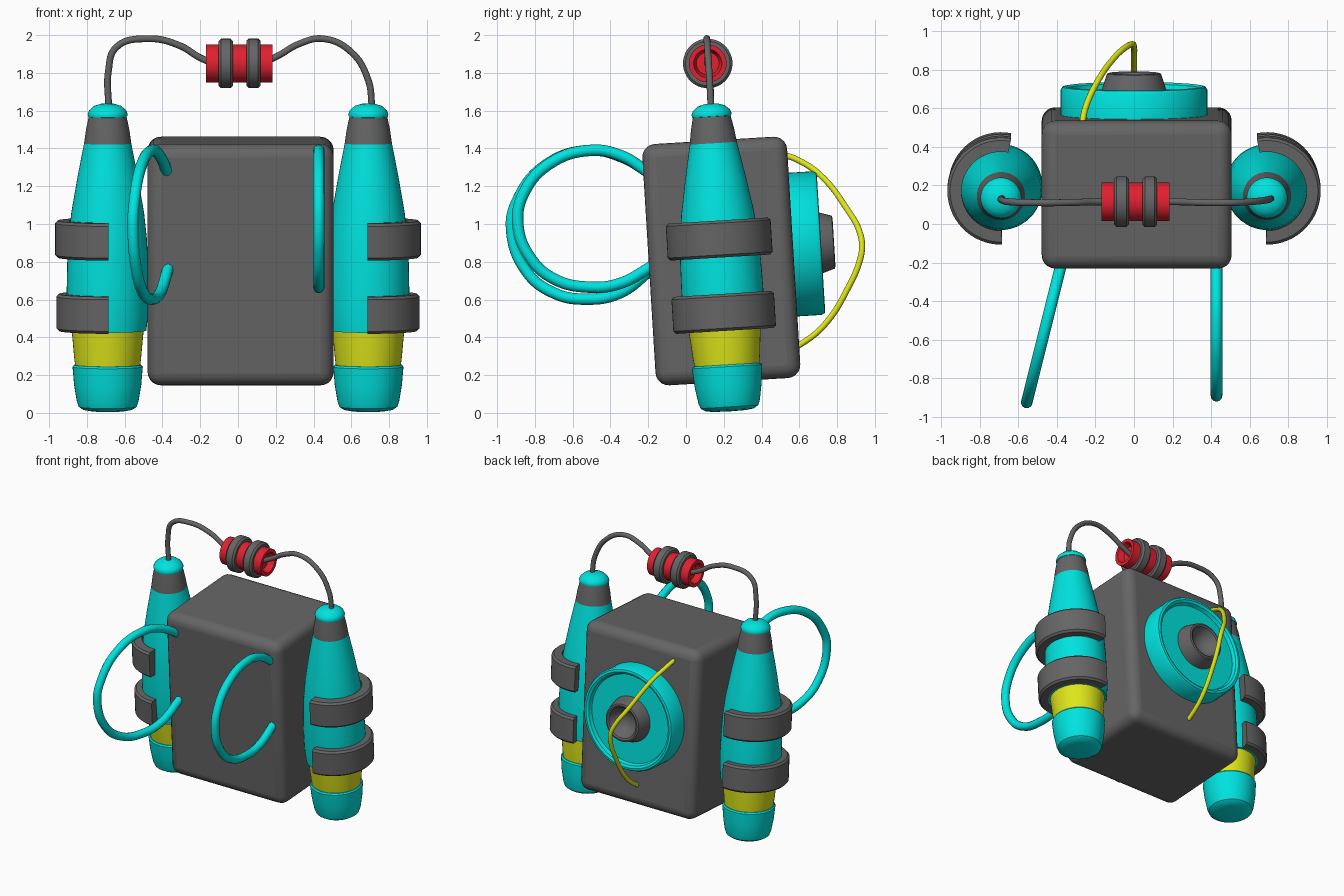
import bpy, bmesh
from math import radians, sin, cos, pi
from mathutils import Matrix

if "Cube" in bpy.data.objects:
    bpy.data.objects.remove(bpy.data.objects["Cube"])

TILT = Matrix.Rotation(radians(3.5), 4, 'X')   # whole pack leans slightly forward


def material(name, rgb):
    m = bpy.data.materials.new(name)
    m.diffuse_color = (*rgb, 1)
    m.use_nodes = True
    m.node_tree.nodes["Principled BSDF"].inputs["Base Color"].default_value = m.diffuse_color
    return m


CYAN = material("cyan", (0.0, 0.77, 0.74))
YELLOW = material("yellow", (0.73, 0.79, 0.01))
RED = material("red", (0.75, 0.015, 0.03))
GREY = material("dark_grey", (0.13, 0.13, 0.13))


def finish(ob, mat, angle=35):
    ob.data.materials.append(mat)
    bpy.ops.object.select_all(action='DESELECT')
    ob.select_set(True)
    bpy.context.view_layer.objects.active = ob
    bpy.ops.object.shade_smooth_by_angle(angle=radians(angle))
    return ob


def lathe(name, prof, matrix, mat=GREY, arc=None, side=1, closed=False, n=48):
    """Turn (radius, height) points about local z; arc makes a partial, capped ring."""
    bm = bmesh.new()
    a0, a1 = arc if arc else (0, 360)
    cols = []
    for i in range(n + 1 if arc else n):
        a = radians(a0 + (a1 - a0) * i / n)
        cols.append([bm.verts.new((side * r * cos(a), r * sin(a), z)) for r, z in prof])
    k = len(prof)
    for i in range(n):
        p, q = cols[i], cols[(i + 1) % len(cols)]
        for j in range(k if closed else k - 1):
            bm.faces.new((p[j], q[j], q[(j + 1) % k], p[(j + 1) % k]))
    if arc:
        bm.faces.new(cols[0])
        bm.faces.new(cols[-1])
    bmesh.ops.remove_doubles(bm, verts=bm.verts, dist=1e-5)
    bmesh.ops.recalc_face_normals(bm, faces=bm.faces)
    me = bpy.data.meshes.new(name)
    bm.to_mesh(me)
    bm.free()
    ob = bpy.data.objects.new(name, me)
    ob.matrix_world = matrix
    bpy.context.collection.objects.link(ob)
    return finish(ob, mat)


def tube(name, pts, radius, mat=GREY):
    """Round tube through the points."""
    cu = bpy.data.curves.new(name, 'CURVE')
    cu.dimensions = '3D'
    cu.bevel_depth, cu.bevel_resolution = radius, 4
    cu.use_fill_caps = True
    cu.resolution_u = 10
    sp = cu.splines.new('BEZIER')
    sp.bezier_points.add(len(pts) - 1)
    for bp, co in zip(sp.bezier_points, pts):
        bp.co = co
        bp.handle_left_type = bp.handle_right_type = 'AUTO'
    ob = bpy.data.objects.new(name, cu)
    bpy.context.collection.objects.link(ob)
    bpy.ops.object.select_all(action='DESELECT')
    ob.select_set(True)
    bpy.context.view_layer.objects.active = ob
    bpy.ops.object.convert(target='MESH')
    return finish(bpy.context.object, mat, 50)


# main pack: rounded box
bpy.ops.mesh.primitive_cube_add(size=1)
pack = bpy.context.object
pack.name = "pack_body"
pack.data.transform(Matrix.Diagonal((0.985, 0.768, 1.28, 1)))
pack.matrix_world = Matrix.Translation((0.014, 0.187, 0.804)) @ TILT
bev = pack.modifiers.new("rounding", 'BEVEL')
bev.width, bev.segments = 0.07, 5
finish(pack, GREY)

# side tanks with outer half bands
TANK = [
    ("base_cap", CYAN, [(0, .008), (.09, .010), (.13, .017), (.153, .032), (.163, .06), (.178, .15),
                        (.186, .245), (.178, .255), (.15, .255)]),
    ("ring", YELLOW, [(.172, .25), (.178, .30), (.185, .38), (.192, .45)]),
    ("shell", CYAN, [(.18, .437), (.205, .437), (.214, .52), (.217, .65), (.214, .80), (.207, .93),
                     (.193, 1.06), (.160, 1.25), (.125, 1.43)]),
    ("collar", GREY, [(.125, 1.43), (.115, 1.50), (.100, 1.572)]),
    ("dome", CYAN, [(.09, 1.568), (.103, 1.572), (.106, 1.585), (.098, 1.605), (.072, 1.628),
                    (.036, 1.639), (0, 1.642)]),
]
for side, label in ((-1, "left"), (1, "right")):
    base = Matrix.Translation((side * 0.69, 0.232, 0)) @ TILT
    for part, mat, prof in TANK:
        lathe(f"{label}_tank_{part}", prof, base, mat)
    for pos, z, r in (("lower", .533, .272), ("upper", .922, .278)):
        h, b = 0.098, 0.014
        prof = [(.205, z - h), (r - b, z - h), (r, z - h + b),
                (r, z + h - b), (r - b, z + h), (.205, z + h)]
        lathe(f"{label}_{pos}_band", prof, base, GREY, (-91, 101), side, True, 32)

# handle: cable from tank to tank with a ribbed red grip
tube("left_cable", [(-.685, .132, 1.62), (-.686, .125, 1.81), (-.645, .115, 1.935), (-.48, .11, 1.981),
                    (-.31, .112, 1.945), (-.20, .115, 1.88), (-.13, .115, 1.85)], .018)
tube("right_cable", [(.71, .132, 1.62), (.69, .125, 1.76), (.60, .115, 1.91), (.45, .11, 1.981),
                     (.32, .112, 1.952), (.22, .115, 1.895), (.13, .115, 1.85)], .018)
GRIP = Matrix.Translation((.007, .115, 1.85)) @ Matrix.Rotation(pi / 2, 4, 'Y')
lathe("grip", [(0, -.13), (.06, -.13), (.075, -.176), (.1, -.176),
               (.1, .176), (.075, .176), (.06, .13), (0, .13)], GRIP, RED)
for i, x in enumerate((-.072, .075)):
    lathe(f"grip_rib_{i + 1}", [(.095, x - .038), (.118, x - .038), (.131, x - .025),
                                (.131, x + .025), (.118, x + .038), (.095, x + .038)], GRIP)

# shoulder straps on the front
left = [(-.17, 1.25), (-.22, 1.287), (-.34, 1.355), (-.5, 1.39), (-.745, 1.31), (-.895, 1.12), (-.925, .98),
        (-.845, .75), (-.70, .635), (-.53, .602), (-.35, .635), (-.19, .755), (-.15, .79)]
right = [(-.17, 1.25), (-.22, 1.287), (-.34, 1.36), (-.5, 1.39), (-.72, 1.32), (-.86, 1.16), (-.89, 1.0),
         (-.83, .83), (-.70, .71), (-.5, .665), (-.35, .685), (-.20, .765), (-.14, .805)]
tube("left_strap", [(-.375 + .25 * (y + .2), y, z) for y, z in left], .03, CYAN)
tube("right_strap", [(.428, y, z) for y, z in right], .03, CYAN)

# round housing on the back with a hollow nozzle
BACK = Matrix.Translation((0, .55, .89)) @ TILT @ Matrix.Rotation(-pi / 2, 4, 'X')
lathe("back_disc", [(0, 0), (.37, 0), (.381, .012), (.381, .145), (.372, .162), (.355, .165), (.338, .155),
                    (.328, .13), (0, .13)], BACK, CYAN, n=64)
lathe("nozzle", [(.172, .11), (.166, .15), (.140, .230), (.128, .234), (.115, .228),
                 (.085, .17), (.045, .145), (0, .138)], BACK)

# thin yellow hose arching over the housing
tube("hose", [(-.27, .51, 1.37), (-.255, .59, 1.34), (-.205, .71, 1.26), (-.10, .865, 1.06), (-.045, .915, .97),
              (-.008, .932, .88), (0, .915, .79), (0, .865, .675), (0, .735, .468), (0, .61, .365),
              (0, .57, .345)], .016, YELLOW)
